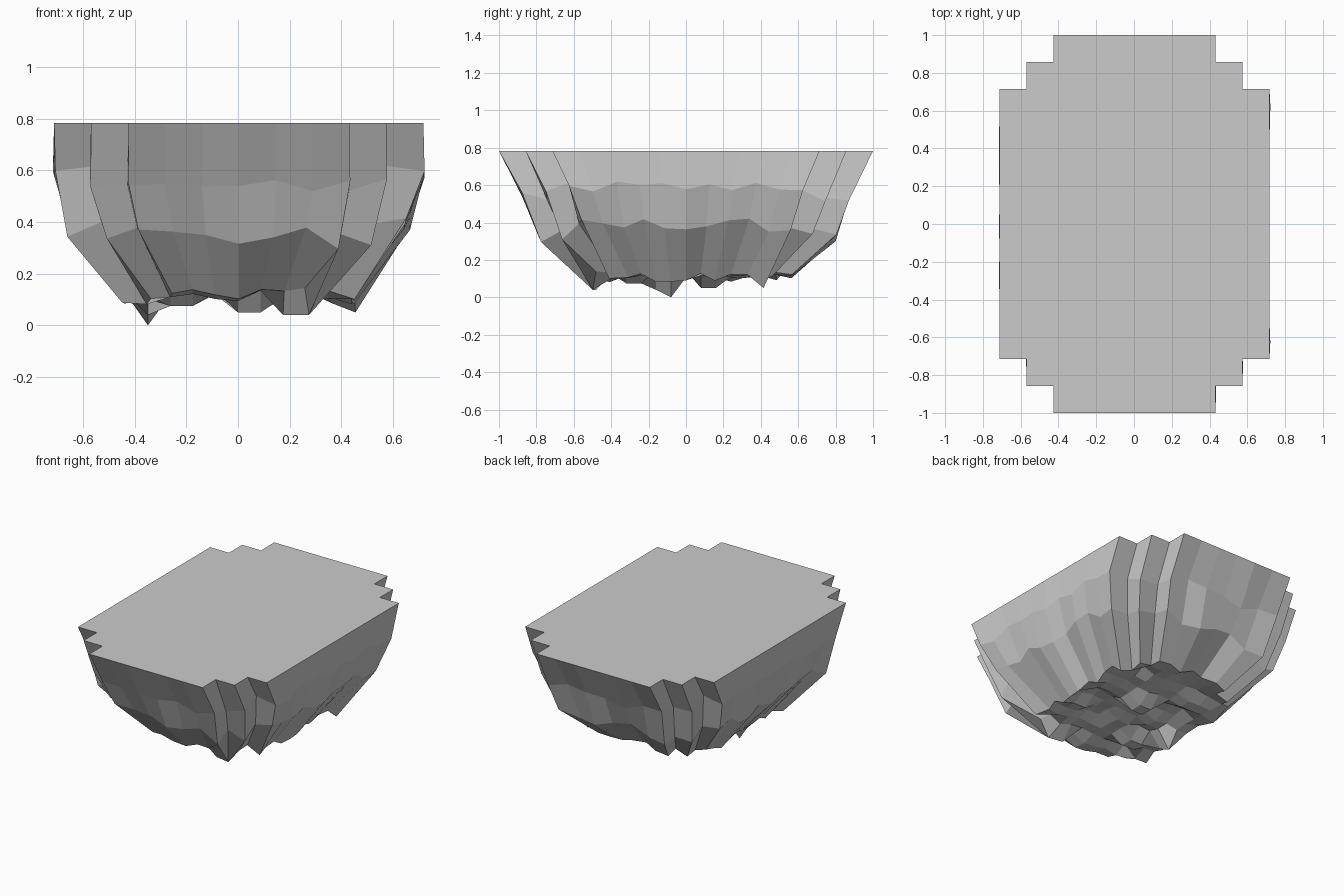
import bpy, bmesh, random

if "Cube" in bpy.data.objects:
    bpy.data.objects.remove(bpy.data.objects["Cube"])

random.seed(11)
NX, NY, CELL, TOP = 10, 14, 1 / 7, 0.783

# Plan: a cell grid with stepped corners
def inside(i, j):
    if not (0 <= i < NX and 0 <= j < NY):
        return False
    return min(i, NX - 1 - i) + min(j, NY - 1 - j) >= 2

cells = [(i, j) for i in range(NX) for j in range(NY) if inside(i, j)]
corners = lambda i, j: [(i, j), (i + 1, j), (i + 1, j + 1), (i, j + 1)]

# Outline edges: cell sides used by only one cell, walked as a loop
follow = {}
for c in cells:
    q = corners(*c)
    for k, (di, dj) in enumerate([(0, -1), (1, 0), (0, 1), (-1, 0)]):
        if not inside(c[0] + di, c[1] + dj):
            follow[q[k]] = q[(k + 1) % 4]
loop = [(2, 0)]
while follow[loop[-1]] != loop[0]:
    loop.append(follow[loop[-1]])

def plan(p):
    return (p[0] - NX / 2) * CELL, (p[1] - NY / 2) * CELL

bm = bmesh.new()

# Rock layers: x scale, y scale, height on long sides, height on ends, jitters
layers = [(1.0, 1.0, TOP, TOP, 0, 0),
          (1.0, 0.87, 0.59, 0.54, 0.008, 0.03),
          (0.91, 0.785, 0.38, 0.34, 0.025, 0.045),
          (0.61, 0.56, 0.11, 0.12, 0.04, 0.03)]
rings = []
for sx, sy, z_side, z_end, jxy, jz in layers:
    ring = {}
    for p in loop:
        x, y = plan(p)
        s = 1 + random.uniform(-jxy, jxy)
        z = z_end if abs(y) > 0.8 else z_side
        ring[p] = bm.verts.new((x * sx * s + 0.003, y * sy * s,
                                z + random.uniform(-jz, jz)))
    rings.append(ring)

# Flat top and faceted sides
bm.faces.new([rings[0][p] for p in loop])
for a, b in zip(rings, rings[1:]):
    for p in loop:
        q = follow[p]
        bm.faces.new((a[q], a[p], b[p], b[q]))

# Blocky underside: pairs of grid points share a height
under = dict(rings[-1])
level = {}
for c in cells:
    for p in corners(*c):
        if p not in under:
            x, y = plan(p)
            z = level.setdefault((p[0] // 2, p[1] // 2), random.uniform(0.09, 0.16))
            under[p] = bm.verts.new((x * 0.61, y * 0.56,
                                     z + random.uniform(-.008, .008)))
for c in cells:
    bm.faces.new([under[p] for p in reversed(corners(*c))])

# Low tips hanging from the underside
tips = {(1, 6): 0.0, (1, 5): 0.04, (5, 8): 0.05, (6, 8): 0.05, (5, 9): 0.05,
        (6, 9): 0.05, (8, 1): 0.04, (7, 1): 0.04, (2, 3): 0.075, (3, 3): 0.075,
        (2, 4): 0.075, (3, 4): 0.075, (10, 12): 0.05}
for p, z in tips.items():
    under[p].co.z = z

bmesh.ops.recalc_face_normals(bm, faces=bm.faces)
mesh = bpy.data.meshes.new("rock_base")
bm.to_mesh(mesh)
bm.free()
bpy.context.collection.objects.link(bpy.data.objects.new("rock_base", mesh))
